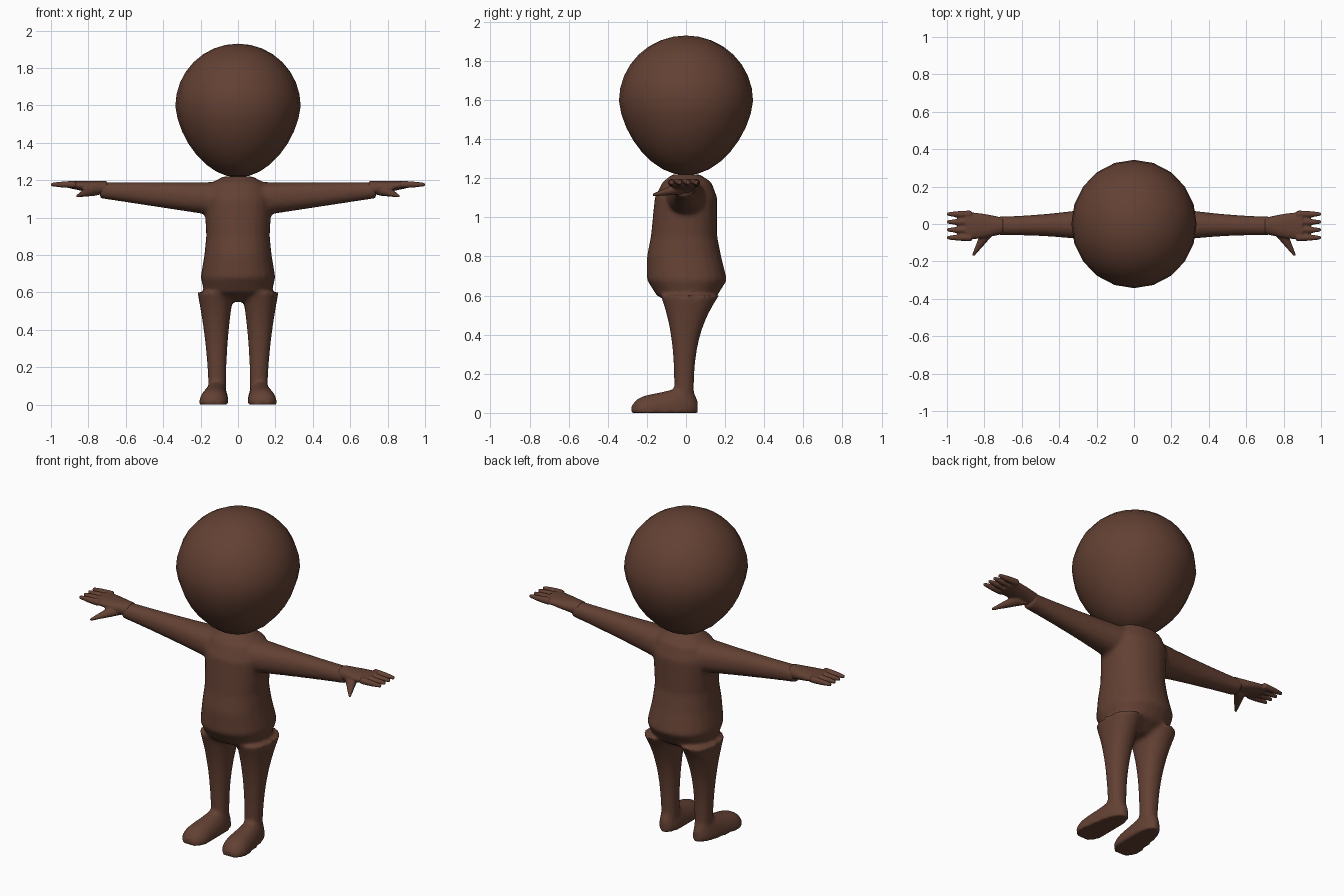
import bpy, bmesh, math

old = bpy.data.objects.get("Cube")
if old:
    bpy.data.objects.remove(old, do_unlink=True)

skin = bpy.data.materials.new("brown_skin")
skin.use_nodes = True
colour = (0.125, 0.052, 0.033, 1)
skin.diffuse_color = colour
shader = skin.node_tree.nodes["Principled BSDF"]
shader.inputs["Base Color"].default_value = colour
shader.inputs["Roughness"].default_value = 0.8


def signed_power(value, exponent):
    return math.copysign(abs(value) ** exponent, value)


def loft(bm, axis, sections, side=1, sides=24, roundness=0.9):
    """Closed tube of ovals; section = (position, centre u, centre v, radius u, radius v)."""
    rings = []
    for position, centre_u, centre_v, radius_u, radius_v in sections:
        ring = []
        for i in range(sides):
            angle = math.tau * i / sides
            u = centre_u + radius_u * signed_power(math.cos(angle), roundness)
            v = centre_v + radius_v * signed_power(math.sin(angle), roundness)
            x, y, z = {"x": (position, u, v), "y": (u, position, v), "z": (u, v, position)}[axis]
            ring.append(bm.verts.new((x * side, y, max(z, 0))))
        rings.append(ring)
    for lower, upper in zip(rings, rings[1:]):
        for i in range(sides):
            bm.faces.new((lower[i - 1], lower[i], upper[i], upper[i - 1]))
    bm.faces.new(rings[0])
    bm.faces.new(rings[-1])


def sweep(bm, axis, rule, side, steps=12, **options):
    """Loft whose sections follow a rule running from start to end."""
    loft(bm, axis, [rule(i / steps) for i in range(steps + 1)], side, **options)


def finish(name, bm):
    bmesh.ops.recalc_face_normals(bm, faces=bm.faces)
    for face in bm.faces:
        face.smooth = True
    mesh = bpy.data.meshes.new(name)
    bm.to_mesh(mesh)
    bm.free()
    mesh.materials.append(skin)
    part = bpy.data.objects.new(name, mesh)
    bpy.context.collection.objects.link(part)
    return part


def blend_skin(part, voxel, iterations):
    """Fuse overlapping tubes into one soft surface."""
    blend = part.modifiers.new("blend", "REMESH")
    blend.mode = "VOXEL"
    blend.voxel_size = voxel
    blend.use_smooth_shade = True
    relax = part.modifiers.new("relax", "SMOOTH")
    relax.factor = 0.5
    relax.iterations = iterations


def leg(t):
    return (0.05 + 0.55 * t, 0.11 + 0.01 * t, 0.03 * t ** 3 - 0.01,
            0.047 + 0.05 * t ** 2, 0.05 + 0.1 * t ** 3)


def foot(t):
    # Rounded at toe and heel, wide at the toe, rising towards the ankle
    end = math.sqrt(1 - (0.96 * (2 * t - 1)) ** 4)
    width = (0.09 - 0.035 * t) * end
    height = (0.09 + 0.08 * t ** 2) * end
    return (0.34 * t - 0.28, 0.135 - 0.025 * t, 0, width, height)


def arm(t):
    # Level along the top, tapering from below
    height = 0.093 - 0.05 * t
    depth = 0.05 + 0.06 * (1 - t) ** 2
    return (0.08 + 0.66 * t, -0.01 * t, 1.19 - height, depth, height)


def palm(t):
    width = 0.043 + 0.03 * math.sin(t * math.pi / 2)
    return (0.7 + 0.2 * t, -0.01, 1.155 + 0.022 * t, width, 0.04 - 0.02 * t)


def thumb(t):
    return (-0.02 - 0.15 * t, 0.765 + 0.095 * t, 1.15 - 0.035 * t,
            0.045 - 0.037 * t, 0.033 - 0.026 * t)


def finger(t, row):
    radius = 0.019 - 0.01 * t ** 2
    return (0.87 + 0.13 * t, 0.042 * row - 0.073, 1.177, radius, radius)


# Head: ball that narrows towards the neck
bm = bmesh.new()
bmesh.ops.create_uvsphere(bm, u_segments=20, v_segments=16, radius=1)
for vert in bm.verts:
    low = max(0, -vert.co.z)
    taper = 1 - 0.09 * low
    vert.co.x *= 0.335 * taper
    vert.co.y *= 0.343 * taper
    vert.co.z = 1.595 + vert.co.z * (0.335 + 0.045 * low)
finish("head", bm)

# Body: trunk, arms, legs and feet; trunk rows are height, half width, front, back
trunk = [(0.55, 0.1, 0.05, 0.08), (0.6, 0.18, 0.15, 0.16), (0.68, 0.2, 0.2, 0.21),
         (0.8, 0.18, 0.2, 0.18), (0.9, 0.17, 0.18, 0.16), (1.1, 0.18, 0.16, 0.16),
         (1.18, 0.15, 0.12, 0.13), (1.22, 0.08, 0.07, 0.07)]
bm = bmesh.new()
loft(bm, "z", [(height, 0, (back - front) / 2, width, (back + front) / 2)
               for height, width, front, back in trunk])
for side in (1, -1):
    sweep(bm, "z", leg, side)
    sweep(bm, "y", foot, side)
    sweep(bm, "x", arm, side)
blend_skin(finish("body", bm), voxel=0.012, iterations=6)

# Hands: palm, four fingers and a forward thumb
for name, side in (("left_hand", 1), ("right_hand", -1)):
    bm = bmesh.new()
    sweep(bm, "x", palm, side)
    sweep(bm, "y", thumb, side, roundness=1)
    for row in range(4):
        sweep(bm, "x", lambda t: finger(t, row), side, roundness=1)
    blend_skin(finish(name, bm), voxel=0.006, iterations=2)
